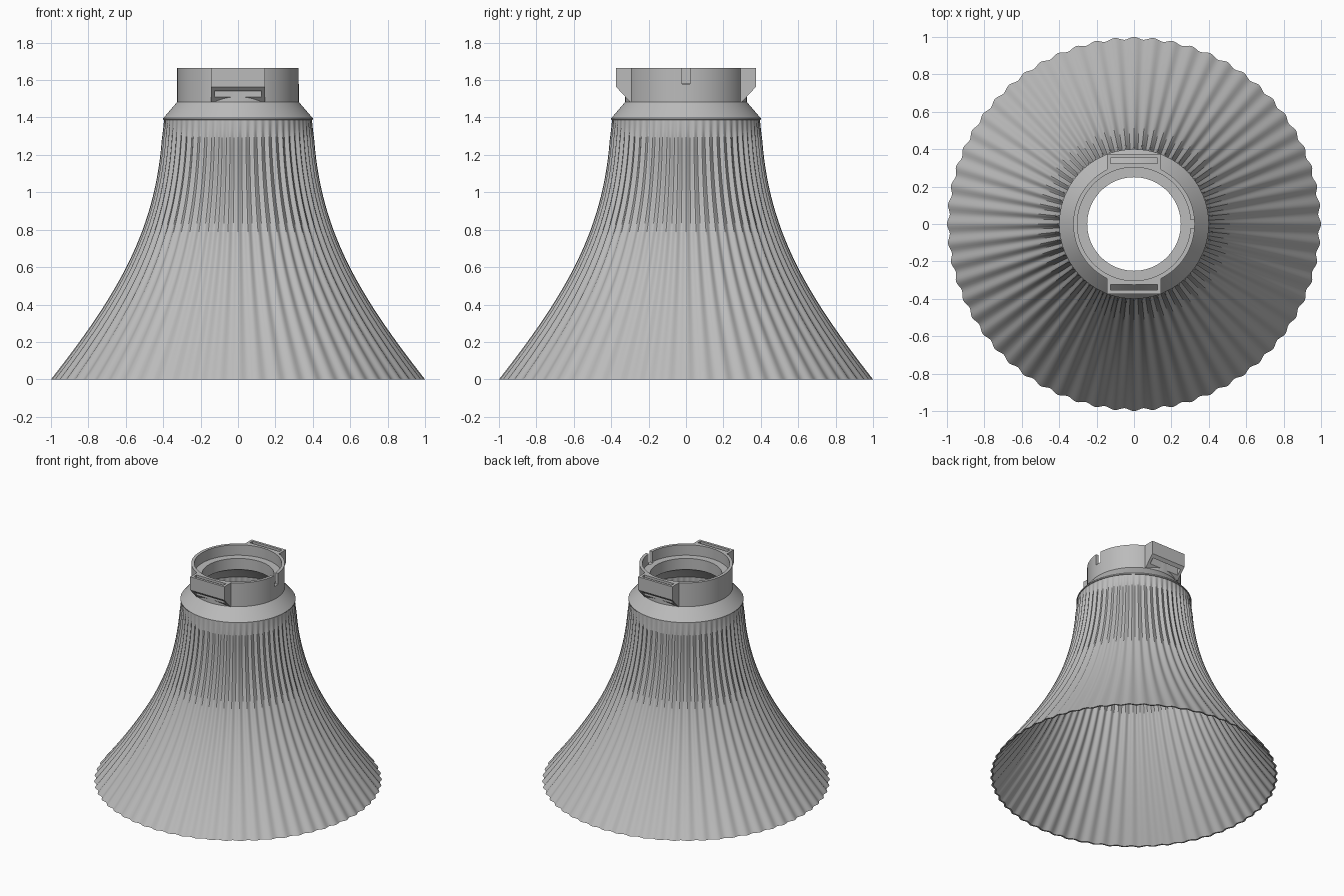
import bpy, bmesh, math
from mathutils import Vector
from mathutils.geometry import interpolate_bezier

cube = bpy.data.objects.get("Cube")
if cube:
    bpy.data.objects.remove(cube, do_unlink=True)

RIBS = 60
RIB_DEPTH = 0.007
WALL = 0.012
TOP = 1.665

grey = bpy.data.materials.new("light grey")
grey.use_nodes = True
colour = (0.5, 0.5, 0.5, 1)
grey.diffuse_color = colour
grey.node_tree.nodes["Principled BSDF"].inputs["Base Color"].default_value = colour


def finish(name, bm, smooth=True):
    bmesh.ops.recalc_face_normals(bm, faces=bm.faces)
    mesh = bpy.data.meshes.new(name)
    bm.to_mesh(mesh)
    bm.free()
    obj = bpy.data.objects.new(name, mesh)
    bpy.context.collection.objects.link(obj)
    mesh.materials.append(grey)
    if smooth:
        bpy.ops.object.select_all(action="DESELECT")
        obj.select_set(True)
        bpy.context.view_layer.objects.active = obj
        bpy.ops.object.shade_smooth_by_angle(angle=math.radians(32))
    return obj


def revolve(name, profile, segments, ripple=lambda angle, z: 0):
    """Spin a closed (radius, height) profile around z."""
    bm = bmesh.new()
    columns = []
    for i in range(segments):
        a = math.tau * i / segments
        column = []
        for r, z in profile:
            rr = r + ripple(a, z)
            column.append(bm.verts.new((rr * math.cos(a), rr * math.sin(a), z)))
        columns.append(column)
    n = len(profile)
    for i in range(segments):
        a, b = columns[i], columns[(i + 1) % segments]
        for j in range(n):
            k = (j + 1) % n
            bm.faces.new((a[j], b[j], b[k], a[k]))
    return finish(name, bm)


def hide_cutter(name):
    obj = bpy.context.object
    obj.name = name
    obj.hide_render = True
    obj.hide_viewport = True
    return obj


def box_cutter(name, centre, size):
    bpy.ops.mesh.primitive_cube_add(size=1, location=centre, scale=size)
    return hide_cutter(name)


def cut(obj, cutter):
    mod = obj.modifiers.new(cutter.name, "BOOLEAN")
    mod.operation = "DIFFERENCE"
    mod.solver = "EXACT"
    mod.object = cutter


# Flared, fluted shade: thin wall, flutes fade out under the collar
def flutes(angle, z):
    fade = min(1, max(0, (1.385 - z) / 0.1))
    return RIB_DEPTH * fade * math.cos(RIBS * angle)


curve = interpolate_bezier(Vector((0.993, 0, 0)), Vector((0.6, 0.5, 0)),
                           Vector((0.41, 0.85, 0)), Vector((0.395, 1.39, 0)), 30)
outer = [(p.x, p.y) for p in curve]
inner = [(r - WALL, z) for r, z in reversed(outer)]
revolve("fluted_shade", outer + inner, RIBS * 8, flutes)

# Collar: sloped shoulder, neck ring and inner shelf
collar = revolve("collar", [
    (0.385, 1.385), (0.4, 1.388), (0.4, 1.396), (0.325, 1.483),
    (0.325, TOP), (0.303, TOP), (0.303, 1.585), (0.25, 1.585),
    (0.25, 1.5), (0.3, 1.47), (0.375, 1.385)], 128)
cut(collar, box_cutter("notch_cutter", (0.32, 0, TOP), (0.06, 0.045, 0.17)))

# Front and back clips, each with a through slot
bpy.ops.mesh.primitive_cylinder_add(vertices=128, radius=0.31, depth=1,
                                    location=(0, 0, 1.6))
bore = hide_cutter("bore_cutter")
section = [(0.26, TOP), (0.373, TOP), (0.373, 1.563), (0.3, 1.484), (0.26, 1.484)]
for side, name in ((-1, "front"), (1, "back")):
    bm = bmesh.new()
    face = bm.faces.new([bm.verts.new((-0.145, side * y, z)) for y, z in section])
    new = bmesh.ops.extrude_face_region(bm, geom=[face])["geom"]
    bmesh.ops.translate(bm, vec=(0.29, 0, 0),
                        verts=[v for v in new if isinstance(v, bmesh.types.BMVert)])
    clip = finish(name + "_clip", bm, smooth=False)
    cut(clip, bore)
    cut(clip, box_cutter(name + "_slot_cutter", (0, side * 0.339, 1.6),
                         (0.25, 0.03, 0.4)))
